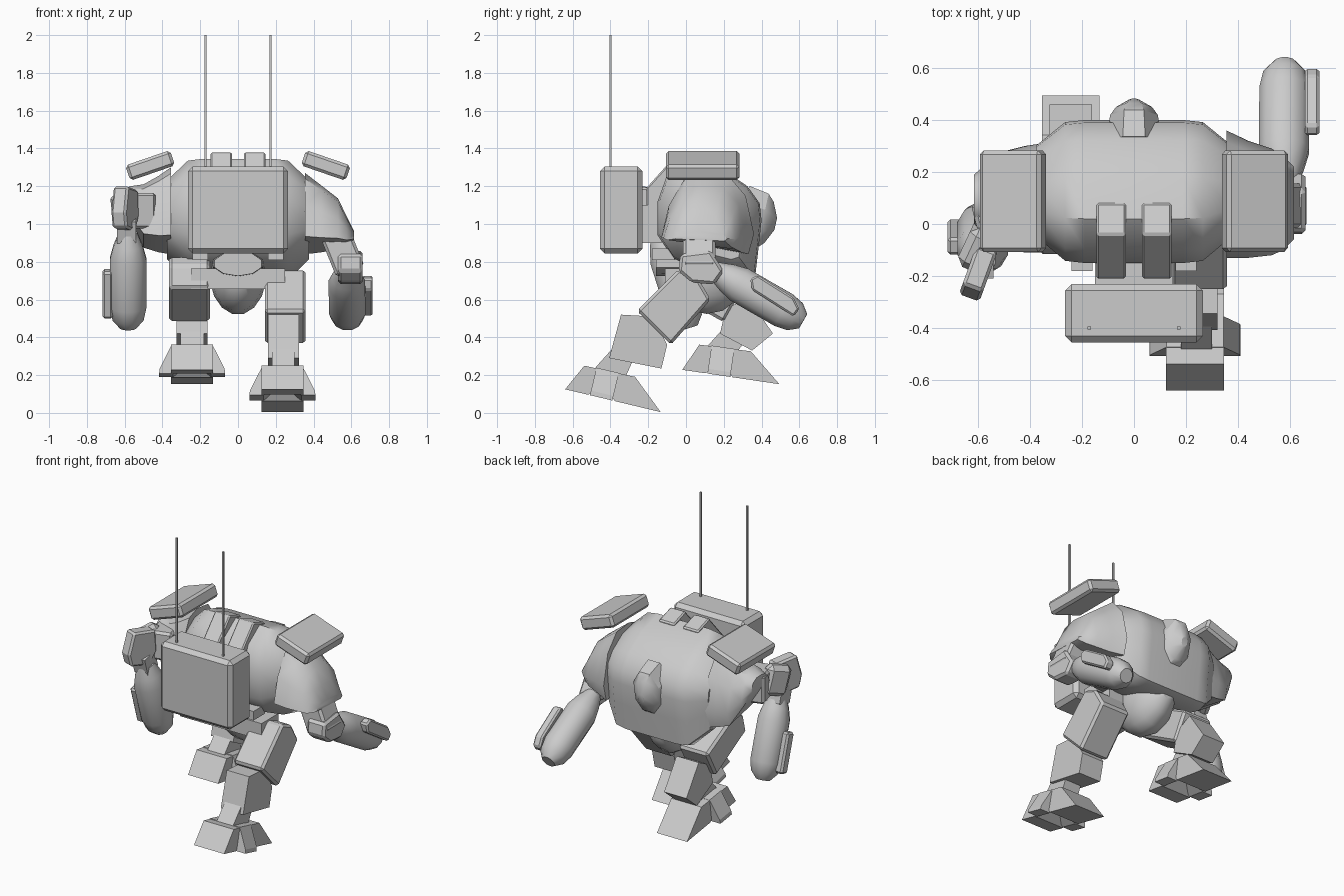
import bpy, bmesh, math
from mathutils import Vector, Matrix

cube = bpy.data.objects.get("Cube")
if cube:
    bpy.data.objects.remove(cube)

grey = bpy.data.materials.new("plain_grey")
grey.use_nodes = True
TONE = (0.6, 0.6, 0.6, 1)
grey.diffuse_color = TONE
grey.node_tree.nodes["Principled BSDF"].inputs["Base Color"].default_value = TONE


def finish(name, bm, smooth=0, bevel=0):
    bmesh.ops.recalc_face_normals(bm, faces=bm.faces)
    mesh = bpy.data.meshes.new(name)
    bm.to_mesh(mesh)
    bm.free()
    mesh.materials.append(grey)
    ob = bpy.data.objects.new(name, mesh)
    bpy.context.collection.objects.link(ob)
    if bevel:
        mod = ob.modifiers.new("bevel", "BEVEL")
        mod.width = bevel
        mod.segments = 1
    if smooth:
        bpy.ops.object.select_all(action="DESELECT")
        ob.select_set(True)
        bpy.context.view_layer.objects.active = ob
        bpy.ops.object.shade_smooth_by_angle(angle=math.radians(smooth))
    return ob


def loft(name, rings, smooth=0, bevel=0, matrix=None):
    """Skin a stack of equal rings and cap both ends."""
    bm = bmesh.new()
    vs = [[bm.verts.new(p) for p in r] for r in rings]
    n = len(vs[0])
    for a, b in zip(vs, vs[1:]):
        for i in range(n):
            j = (i + 1) % n
            bm.faces.new((a[i], a[j], b[j], b[i]))
    bm.faces.new(vs[0])
    bm.faces.new(vs[-1])
    if matrix:
        bm.transform(matrix)
    return finish(name, bm, smooth, bevel)


def slab(name, x, half, pts, bevel=0, matrix=None):
    """Side outline in y and z, given width in x."""
    return loft(name, [[(x + s * half, y, z) for y, z in pts] for s in (-1, 1)],
                0, bevel, matrix)


def box(name, loc, size, rot=(0, 0, 0), bevel=0):
    bm = bmesh.new()
    bmesh.ops.create_cube(bm, size=1)
    bm.transform(Matrix.Diagonal((*size, 1)))
    ob = finish(name, bm, 0, bevel)
    ob.location = loc
    ob.rotation_euler = [math.radians(a) for a in rot]
    return ob


def tube(name, p0, p1, stations, n=12, aspect=1, smooth=35):
    """Round body along a line, stations are (fraction, radius)."""
    p0, p1 = Vector(p0), Vector(p1)
    q = (p1 - p0).to_track_quat("Z", "Y")
    rings = []
    for t, r in stations:
        angles = [2 * math.pi * (i + 0.5) / n for i in range(n)]
        rings.append([p0.lerp(p1, t) + q @ Vector((r * math.cos(a), r * aspect * math.sin(a), 0))
                      for a in angles])
    return loft(name, rings, smooth)


# Torso: side outline shrunk towards both flanks
outline = [(-.15, 1.12), (-.15, .94), (-.07, .82), (.1, .74), (.3, .69), (.365, .71), (.385, .88),
           (.4, 1.02), (.39, 1.11), (.325, 1.2), (.18, 1.3), (.02, 1.345), (-.1, 1.26)]
loft("torso", [[(x, .13 + (y - .13) * k, 1.03 + (z - 1.03) * k) for y, z in outline]
               for x, k in ((-.375, .64), (-.265, .97), (-.19, 1), (.19, 1), (.265, .97), (.375, .64))], 40)
tube("nose", (0, .3, 1.04), (0, .475, 1.0), [(0, .112), (.6, .1), (.8, .075), (1, .022)],
     8, 1.6, 30)

# Lower body
tube("abdomen", (0, -.1, .74), (0, .32, .74),
     [(0, .05), (.12, .1), (.3, .14), (.5, .152), (.7, .14), (.88, .1), (1, .05)], 16, 1.45, 40)
box("hip_bar", (0, -.02, .71), (.5, .18, .11))
tube("waist_collar", (0, -.16, .79), (0, 0, .79), [(0, .13), (1, .14)], 10, .5)

# Backpack with aerials
box("backpack", (0, -.343, 1.075), (.53, .225, .46), bevel=.025)
box("backpack_mount", (0, -.19, 1.0), (.3, .12, .2))
for s in (-1, 1):
    side = "left" if s > 0 else "right"
    box(side + "_aerial", (s * .172, -.4, 1.65), (.012, .012, .7))
    slab(side + "_top_bracket", s * .088, .057,
         [(.08, 1.34), (-.04, 1.38), (-.21, 1.19), (-.21, 1.08), (.08, 1.1)], .008)
    box(side + "_lower_clip", (s * .2, -.12, .84), (.08, .12, .06))
    box(side + "_shoulder_rack", (s * .465, .088, 1.31), (.25, .39, .085), (0, s * 19, 0), .015)


# Shoulder shells: domed outline tapering outwards
def dome(x, y0, y1, z0, z1):
    shape = ((0, .22), (.08, .6), (.25, .93), (.45, 1), (.72, .97), (.91, .72), (1, .25), (.94, 0))
    return [(x, y0 + (y1 - y0) * u, z0 + (z1 - z0) * v) for u, v in shape]


loft("left_shoulder", [dome(.355, -.13, .36, .84, 1.27), dome(.44, -.13, .32, .85, 1.205),
                       dome(.53, -.12, .29, .865, 1.135), dome(.575, -.1, .26, .88, 1.04),
                       dome(.615, -.06, .22, .91, .96)], 40)
loft("right_shoulder", [dome(-.355, -.11, .31, .84, 1.3), dome(-.42, -.11, .3, .85, 1.255),
                        dome(-.5, -.09, .28, .875, 1.21), dome(-.57, -.04, .23, 1, 1.2),
                        dome(-.615, 0, .19, 1.09, 1.18)], 40)

# Left arm, reaching back
fore = [(0, .05), (.14, .08), (.28, .1), (.78, .1), (.91, .085), (1, .045)]
box("left_upper_arm", (.55, .07, .86), (.16, .17, .24), (0, -22, 0), .015)
slab("left_elbow", .595, .065, [(-.03, .84), (-.04, .75), (.03, .69), (.15, .68), (.2, .75), (.13, .86)], .015)
tube("left_forearm", (.575, .15, .755), (.58, .62, .485), fore)
slab("left_forearm_plate", .685, .028, [(.34, .71), (.38, .73), (.57, .61), (.6, .55), (.57, .51), (.35, .65)], .01)

# Right arm, hanging down
box("right_upper_arm", (-.53, .0, 1.07), (.15, .2, .19), (0, 0, 15), .015)
slab("right_elbow", 0, .042, [(-.1, -.02), (-.08, -.1), (.06, -.12), (.11, -.04), (.1, .1), (-.06, .12)], .012,
     Matrix.Translation((-.6, -.19, 1.08)) @ Matrix.Rotation(math.radians(-20), 4, "Z"))
box("right_elbow_guard", (-.605, -.08, 1.08), (.09, .17, .2), (15, 0, -25), .03)
box("right_wrist", (-.59, -.14, .97), (.1, .11, .12), (17, 0, 0))
tube("right_forearm", (-.582, -.14, .955), (-.582, .02, .45), fore)
box("right_forearm_plate", (-.69, -.05, .63), (.055, .07, .26), (17, 0, 0), .012)

# Left leg, stepping forward
slab("left_thigh", .25, .108, [(-.26, .54), (-.08, .36), (.13, .6), (.06, .72), (-.04, .76)], .015)
slab("left_knee", .24, .082, [(-.344, .52), (-.175, .51), (-.1, .36), (-.13, .235), (-.407, .29)])
slab("left_shin", .24, .06, [(-.48, .24), (-.39, .34), (-.28, .28), (-.32, .19)])

# Right leg, trailing
slab("right_thigh", -.257, .108, [(-.12, .66), (-.09, .78), (-.02, .83), (.3, .66), (.2, .48)], .015)
slab("right_knee", -.243, .082, [(.18, .42), (.21, .55), (.33, .61), (.46, .42), (.35, .33)])
slab("right_shin", -.243, .062, [(.11, .35), (.2, .45), (.32, .39), (.24, .28)])

# Feet: long toe block with a flared crossbar, both arched underneath
for side, loc, pitch in (("left", (.235, -.64, .125), -13.4), ("right", (-.243, -.02, .228), -8.4)):
    m = Matrix.Translation(loc) @ Matrix.Rotation(math.radians(pitch), 4, "X")
    slab(side + "_foot", 0, .111,
         [(0, 0), (.07, .145), (.345, .15), (.52, 0), (.27, 0), (.2, .08), (.125, 0)], matrix=m)
    flare = [(-.175, 0), (-.172, .025), (-.11, .15), (.11, .15), (.172, .025), (.175, 0),
             (.1, 0), (0, .08), (-.1, 0)]
    loft(side + "_side_toes", [[(x, y, z) for x, z in flare] for y in (.135, .257)], matrix=m)
